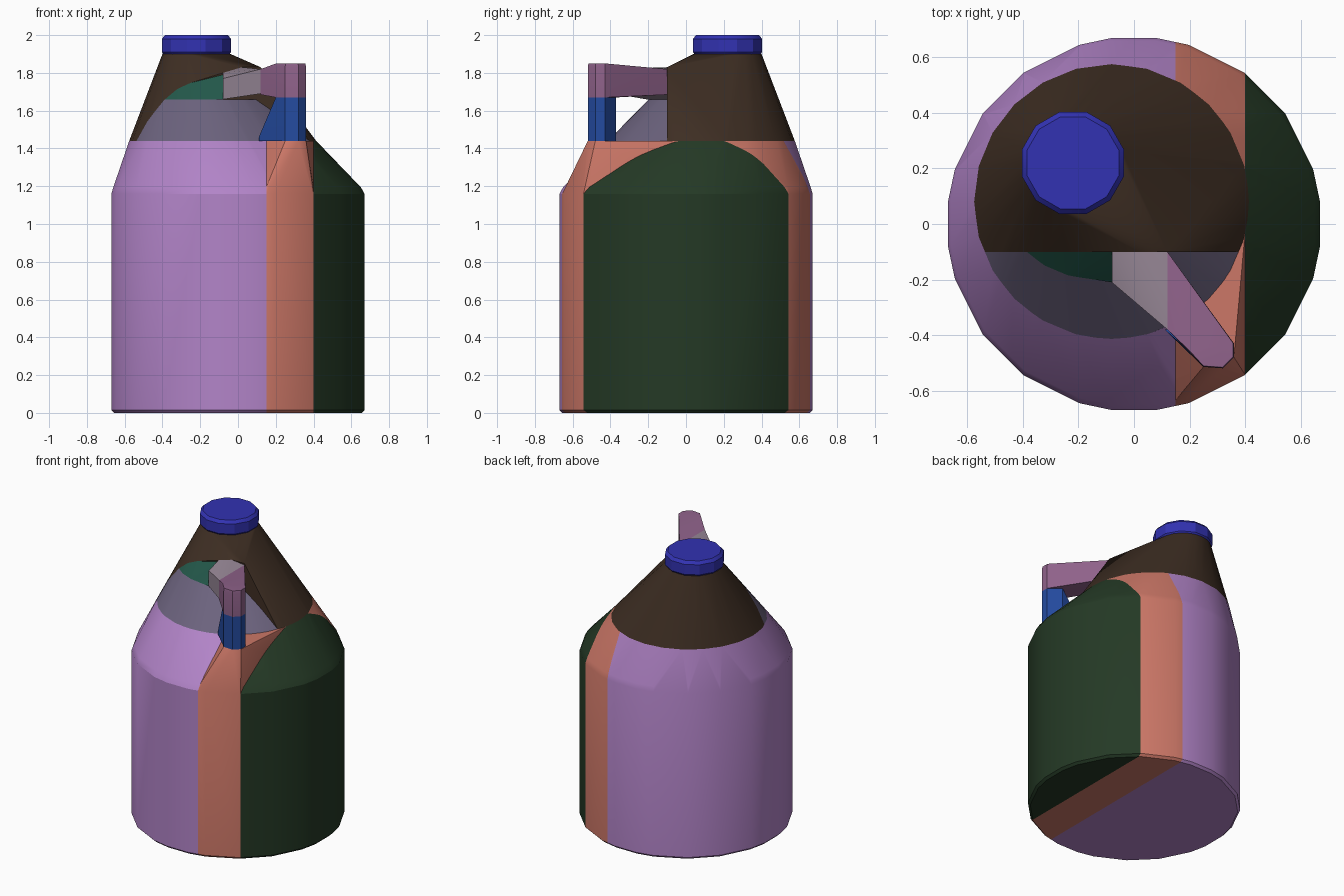
import bpy, bmesh
from math import cos, sin, radians
from mathutils import Vector

if "Cube" in bpy.data.objects:
    bpy.data.objects.remove(bpy.data.objects["Cube"], do_unlink=True)


def material(name, rgb):
    """Flat material from an sRGB colour."""
    lin = [((c / 255 + 0.055) / 1.055) ** 2.4 for c in rgb]
    mat = bpy.data.materials.new(name)
    mat.use_nodes = True
    mat.diffuse_color = (*lin, 1)
    mat.node_tree.nodes["Principled BSDF"].inputs["Base Color"].default_value = (*lin, 1)
    return mat


def ring(radius, z, shift=0, angles=range(0, 360, 15)):
    """Horizontal ring, moved diagonally back and to the right by shift."""
    return [Vector((radius * cos(radians(a)) - shift, radius * sin(radians(a)) + shift, z))
            for a in angles]


def hull(bm):
    res = bmesh.ops.convex_hull(bm, input=bm.verts[:])
    junk = {g for g in res["geom_interior"] + res["geom_unused"]
            if isinstance(g, bmesh.types.BMVert)}
    bmesh.ops.delete(bm, geom=list(junk), context='VERTS')
    bmesh.ops.recalc_face_normals(bm, faces=bm.faces[:])


def solid(name, mat, points, cuts=(), extra=()):
    """Convex solid, trimmed by cuts (axis, limit, side to keep), then stretched over extra points."""
    bm = bmesh.new()
    for p in points:
        bm.verts.new(p)
    hull(bm)
    for axis, limit, keep in cuts:
        normal = Vector((0, 0, 0))
        normal["xyz".index(axis)] = -keep
        bmesh.ops.bisect_plane(bm, geom=bm.verts[:] + bm.edges[:] + bm.faces[:],
                               plane_co=[limit] * 3, plane_no=normal, clear_outer=True)
    if cuts:
        # rebuild as a closed hull
        pts = [v.co.copy() for v in bm.verts] + [Vector(p) for p in extra]
        bm.clear()
        for p in pts:
            bm.verts.new(p)
        bmesh.ops.remove_doubles(bm, verts=bm.verts[:], dist=0.0005)
        hull(bm)
    bmesh.ops.dissolve_limit(bm, angle_limit=radians(1), verts=bm.verts[:], edges=bm.edges[:])
    mesh = bpy.data.meshes.new(name)
    bm.to_mesh(mesh)
    bm.free()
    mesh.materials.append(mat)
    obj = bpy.data.objects.new(name, mesh)
    bpy.context.collection.objects.link(obj)
    bpy.ops.object.select_all(action='DESELECT')
    obj.select_set(True)
    bpy.context.view_layer.objects.active = obj
    bpy.ops.object.shade_smooth_by_angle(angle=radians(25))
    return obj


def at(z, outline):
    return [(x, y, z) for x, y in outline]


# Overall jug: uneven round body and a shoulder leaning to the spout
wall = [q + a for q in range(0, 360, 90) for a in (7, 17, 36, 54, 73, 83)]
jug = (ring(0.66, 0, 0, wall) + ring(0.675, 0.015, 0, wall) + ring(0.675, 1.16, 0, wall)
       + ring(0.66, 1.195, 0.005, wall) + ring(0.495, 1.44, 0.081) + ring(0.18, 1.9, 0.22))

# Outlines of the handle
post = [(0.36, -0.43), (0.36, -0.48), (0.32, -0.52), (0.25, -0.515)]
post_back = [(0.2, -0.46), (0.28, -0.37)]
root = [(0.12, -0.1), (0.12, -0.38)]
ridge = [(-0.08, -0.1, 1.80), (0.02, -0.1, 1.83), (0.12, -0.1, 1.83), (0.12, -0.1, 1.69)]

# Body sections
low = ('z', 1.44, -1)
solid("main_body", material("lilac", (178, 132, 200)), jug, [low, ('x', 0.15, -1)])
solid("body_band", material("salmon", (204, 119, 103)), jug,
      [low, ('x', 0.15, 1), ('x', 0.4, -1)], at(1.44, post))
solid("body_side", material("dark green", (36, 57, 37)), jug, [low, ('x', 0.4, 1)])

# Shoulder sections
high = ('z', 1.44, 1)
solid("rear_shoulder", material("dark brown", (62, 46, 35)), jug,
      [high, ('y', -0.1, 1)], ridge)
solid("front_shoulder", material("slate", (108, 99, 126)), jug,
      [high, ('z', 1.66, -1), ('y', -0.1, -1)])
solid("front_shoulder_top", material("teal", (35, 88, 74)), jug,
      [('z', 1.66, 1), ('y', -0.1, -1), ('x', -0.08, -1)],
      [(-0.08, -0.1, 1.79), (-0.08, -0.21, 1.66)])

# Handle
inner = [(-0.08, -0.1), (-0.08, -0.21)]
solid("handle_root", material("pale grey", (154, 138, 153)),
      at(1.66, inner) + at(1.8, inner[:1]) + at(1.77, inner[1:])
      + at(1.69, root) + at(1.82, root) + [(0.02, -0.1, 1.83)])
tip = post + post_back[:1]
inset = [(x * 0.97 + 0.008, y * 0.97 - 0.012) for x, y in tip]
solid("handle_grip", material("mauve", (143, 98, 138)),
      at(1.685, root) + at(1.82, root) + at(1.67, post + post_back)
      + at(1.83, tip) + at(1.85, inset))
solid("handle_post", material("blue", (36, 75, 160)),
      at(1.67, post + post_back) + at(1.44, post + post_back + [(0.11, -0.38)])
      + at(1.46, [(0.11, -0.38)]))

# Cap
twelve = range(15, 375, 30)
solid("cap", material("royal blue", (50, 50, 178)),
      ring(0.178, 1.895, 0.22, twelve) + ring(0.19, 1.91, 0.22, twelve)
      + ring(0.19, 1.98, 0.22, twelve) + ring(0.172, 2.0, 0.22, twelve))
